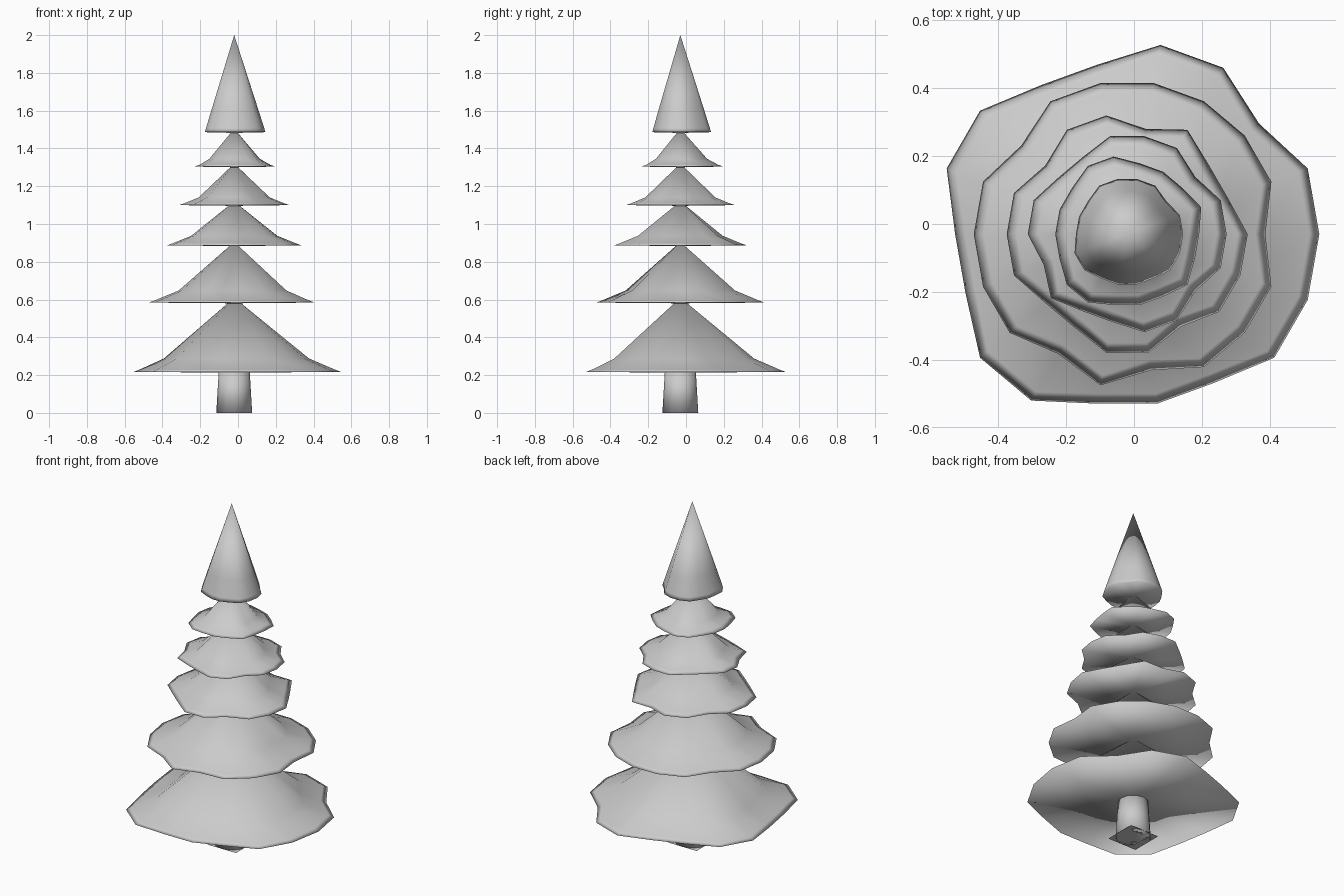
import bpy, bmesh, math

if "Cube" in bpy.data.objects:
    bpy.data.objects.remove(bpy.data.objects["Cube"])

CX, CY = -0.02, -0.03   # tree axis
N = 18                  # sides of each branch tier


def finish(name, bm, smooth=True):
    bmesh.ops.recalc_face_normals(bm, faces=bm.faces)
    for f in bm.faces:
        f.smooth = smooth
    me = bpy.data.meshes.new(name)
    bm.to_mesh(me)
    bm.free()
    ob = bpy.data.objects.new(name, me)
    bpy.context.collection.objects.link(ob)
    return ob


def tier(name, base, apex, long_r, short_r, pattern, shoulder, rise, lip, inset=0.03):
    """Ragged cone: point, shoulder ring, thin lip and a flat underside."""
    bm = bmesh.new()
    radii = [long_r if c == "L" else short_r for c in pattern]

    def ring(scale, shrink, z):
        return [bm.verts.new((CX + (r * scale - shrink) * math.cos(2 * math.pi * i / N),
                              CY + (r * scale - shrink) * math.sin(2 * math.pi * i / N), z))
                for i, r in enumerate(radii)]

    rings = [ring(shoulder, 0, base + rise), ring(1, inset, base + lip), ring(1, 0, base + 0.004)]
    top = bm.verts.new((CX, CY, apex))
    low = bm.verts.new((CX, CY, base))
    for i in range(N):
        j = (i + 1) % N
        bm.faces.new((top, rings[0][i], rings[0][j]))
        for a, b in zip(rings, rings[1:]):
            bm.faces.new((a[i], b[i], b[j], a[j]))
        bm.faces.new((low, rings[-1][j], rings[-1][i]))
    return finish(name, bm)


# Branch tiers, bottom to top
tier("branch_tier_1", 0.213, 0.61, 0.566, 0.507, "LLSLLSSLLSSLLSSSLL", 0.70, 0.075, 0.015)
tier("branch_tier_2", 0.580, 0.905, 0.452, 0.407, "SLLLLLLSLLLLSLSLLL", 0.65, 0.068, 0.015)
tier("branch_tier_3", 0.883, 1.12, 0.355, 0.315, "LSSLSLLSLLLSSLLSLL", 0.64, 0.055, 0.015)
tier("branch_tier_4", 1.096, 1.32, 0.293, 0.262, "LLSLLLSSLLSLSSLLSL", 0.64, 0.045, 0.014)
tier("branch_tier_5", 1.300, 1.505, 0.232, 0.212, "SLSSSLLSSSSLLSSSLS", 0.62, 0.045, 0.014)
tier("tree_top", 1.482, 2.0, 0.165, 0.151, "LLSLLLLSSSLLSSSSLL", 0.78, 0.12, 0.025, 0.006)

# Tapered trunk
bm = bmesh.new()
bmesh.ops.create_cone(bm, cap_ends=True, segments=12, radius1=0.095, radius2=0.082, depth=0.22)
bmesh.ops.translate(bm, verts=bm.verts, vec=(CX, CY, 0.11))
finish("trunk", bm)

# Thin square foot under the trunk
bm = bmesh.new()
bm.faces.new([bm.verts.new((CX + sx * 0.094, CY + sy * 0.094, 0))
              for sx, sy in ((-1, -1), (1, -1), (1, 1), (-1, 1))])
finish("trunk_foot", bm, smooth=False)
